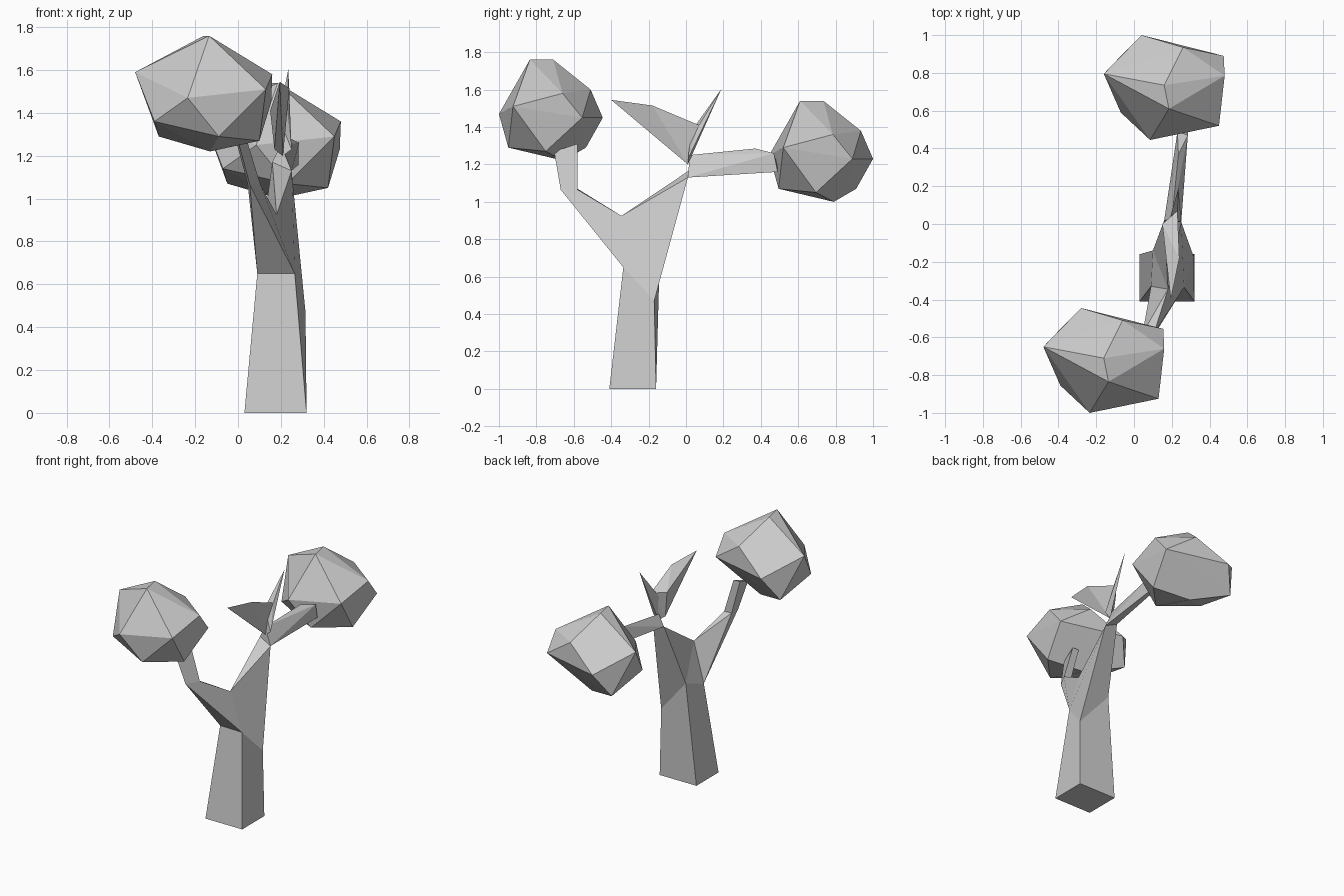
import bpy, bmesh
from mathutils import Vector

if "Cube" in bpy.data.objects:
    bpy.data.objects.remove(bpy.data.objects["Cube"])


def finish(bm, name, location=(0, 0, 0)):
    bmesh.ops.recalc_face_normals(bm, faces=bm.faces[:])
    me = bpy.data.meshes.new(name)
    bm.to_mesh(me)
    bm.free()
    ob = bpy.data.objects.new(name, me)
    ob.location = location
    bpy.context.collection.objects.link(ob)
    return ob


def hull(name, points, location=(0, 0, 0)):
    """Faceted convex solid around a few corner points."""
    bm = bmesh.new()
    for p in points:
        bm.verts.new(p)
    res = bmesh.ops.convex_hull(bm, input=bm.verts[:])
    loose = [v for v in bm.verts if not v.link_faces]
    bmesh.ops.delete(bm, geom=loose, context='VERTS')
    return finish(bm, name, location)


# Forked trunk: square base, slanted ring, crotch, three-sided left limb
node_r, node_l, node_top = (.25, .01, 1.13), (.16, .02, 1.17), (.20, .02, 1.25)
pts = {
    'a': (.03, -.41, 0), 'b': (.32, -.41, 0), 'c': (.32, -.16, 0), 'd': (.03, -.16, 0),
    'e': (.09, -.33, .65), 'f': (.265, -.335, .65), 'g': (.315, -.17, .47), 'h': (.10, -.14, .72),
    'k': (.18, -.345, .925),
    'o': (.055, -.67, 1.065), 'i': (.105, -.58, 1.065), 'l': (.045, -.58, 1.07),
    'O': (0, -.705, 1.27), 'I': (.03, -.58, 1.31), 'L': (-.02, -.58, 1.31),
    'n': node_r, 'm': node_l,
}
bm = bmesh.new()
v = {key: bm.verts.new(p) for key, p in pts.items()}
for face in ("dcba abfe bcgf cdhg daeh efo fgnk fkio ghmn hek hkm eol elk kli "
             "knm oiIO ilLI loOL OIL").split():
    bm.faces.new([v[key] for key in face])
finish(bm, "trunk")

# Side limb running back to the second crown
hull("back_limb", [node_r, node_l, node_top, (.235, .37, 1.285),
                   (.285, .47, 1.26), (.285, .49, 1.16), (.23, .49, 1.19)])

# Two pointed twigs rising from the fork
fork = (.23, .07, 1.41)
hull("front_twig", [(.21, .01, 1.20), (.17, -.01, 1.23), fork, (.15, 0, 1.41),
                    (.24, -.18, 1.515), (.195, -.40, 1.545)])
hull("back_twig", [(.21, .01, 1.20), (.25, .01, 1.23), fork, (.19, .03, 1.38),
                   (.235, .19, 1.605)])

# Two identical faceted crowns
crown = [
    (-.16, -.71, 1.76), (-.135, -.835, 1.76), (.13, -.925, 1.51), (-.235, -1.0, 1.47),
    (-.48, -.65, 1.59), (.16, -.66, 1.58), (-.39, -.855, 1.36), (-.28, -.445, 1.45),
    (-.06, -.51, 1.60), (.155, -.555, 1.45), (-.37, -.535, 1.29), (-.13, -.655, 1.22),
    (-.09, -.95, 1.29), (.10, -.75, 1.27),
]
centre = Vector((-.16, -.72, 1.49))
local = [Vector(p) - centre for p in crown]
for name, shift in (("front_crown", (0, 0, 0)), ("back_crown", (.32, 1.445, -.22))):
    hull(name, local, centre + Vector(shift))
